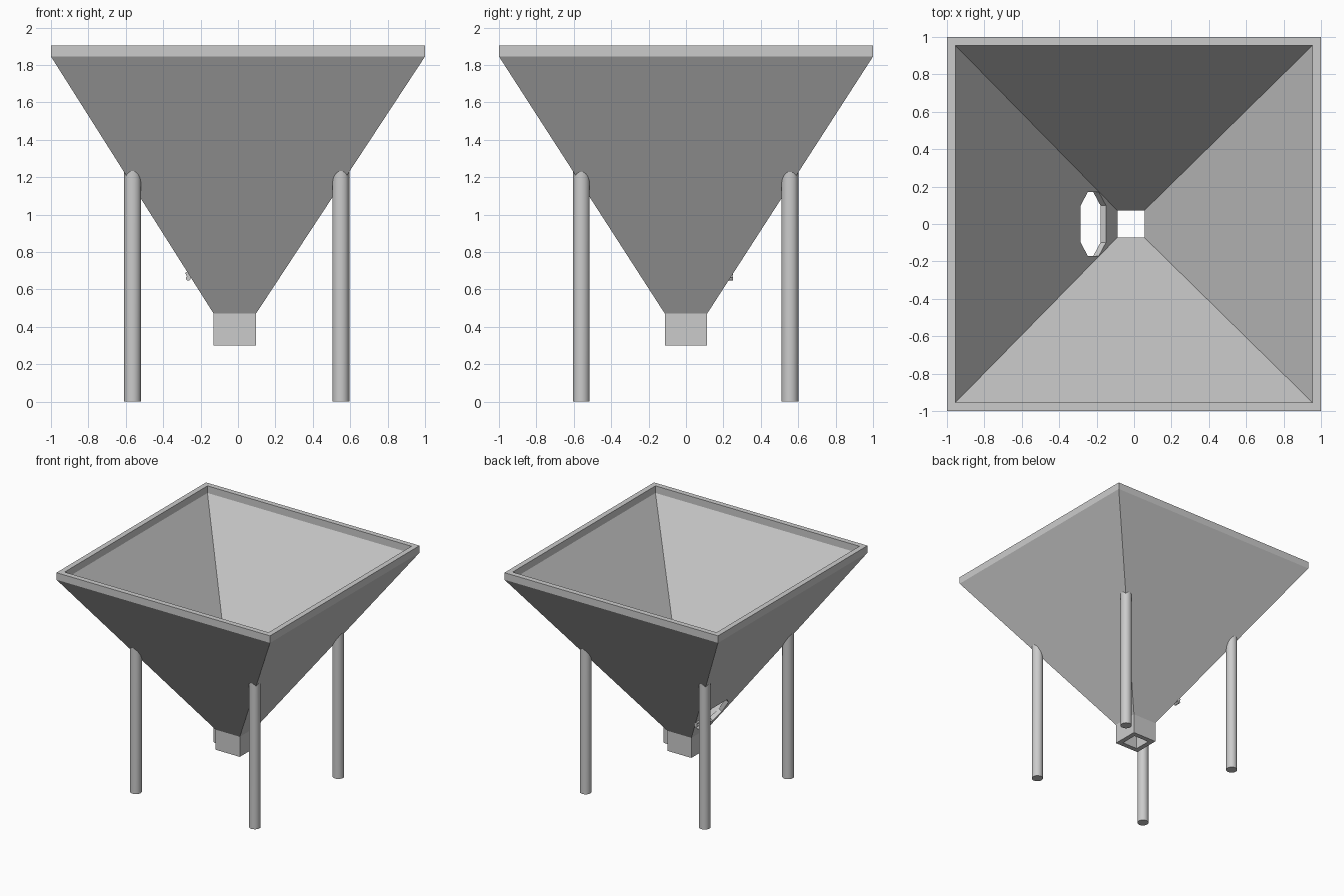
import bpy, bmesh, math
from mathutils import Matrix, Vector

cube = bpy.data.objects.get("Cube")
if cube:
    bpy.data.objects.remove(cube)

grey = bpy.data.materials.new("plain grey")
grey.use_nodes = True
grey.diffuse_color = (0.6, 0.6, 0.6, 1)
grey.node_tree.nodes["Principled BSDF"].inputs["Base Color"].default_value = (0.6, 0.6, 0.6, 1)


def finish(bm, name, smooth=False):
    bmesh.ops.recalc_face_normals(bm, faces=bm.faces)
    mesh = bpy.data.meshes.new(name)
    bm.to_mesh(mesh)
    bm.free()
    mesh.materials.append(grey)
    obj = bpy.data.objects.new(name, mesh)
    bpy.context.collection.objects.link(obj)
    if smooth:
        bpy.ops.object.select_all(action="DESELECT")
        obj.select_set(True)
        bpy.context.view_layer.objects.active = obj
        bpy.ops.object.shade_smooth_by_angle(angle=math.radians(35))
    return obj


# Main sizes
SPOUT_X = -0.017            # the spout sits slightly off centre
SPOUT, SPOUT_HOLE = 0.113, 0.072
RIM, RIM_HOLE = 1.0, 0.955
BASE, NECK, EAVE, TOP = 0.30, 0.47, 1.845, 1.905

# Hopper: rectangular rings running up the outside and down the inside
sections = [(SPOUT_X, SPOUT, BASE), (SPOUT_X, SPOUT, NECK), (0, RIM, EAVE), (0, RIM, TOP),
            (0, RIM_HOLE, TOP), (0, RIM_HOLE, EAVE), (SPOUT_X, SPOUT_HOLE, NECK), (SPOUT_X, SPOUT_HOLE, BASE)]
bm = bmesh.new()
rings = [[bm.verts.new((cx + sx * h, sy * h, z)) for sx, sy in ((-1, -1), (1, -1), (1, 1), (-1, 1))]
         for cx, h, z in sections]
for a, b in zip(rings, rings[1:] + rings[:1]):
    for i in range(4):
        j = (i + 1) % 4
        bm.faces.new((a[i], a[j], b[j], b[i]))
hopper = finish(bm, "hopper")

# Inspection opening through the -x wall, square to its slope
up = Vector((-(RIM - SPOUT + SPOUT_X), 0, EAVE - NECK)).normalized()
side = Vector((0, 1, 0))
out = Vector((-up.z, 0, up.x))
centre = Vector((-0.248, 0, 0.655))
outline = [(0.1, 0.126), (0.17, 0.056), (0.17, -0.056), (0.1, -0.126)]
outline += [(-u, -v) for u, v in outline]
bm = bmesh.new()
ends = [[bm.verts.new(centre + side * u + up * v + out * d) for u, v in outline] for d in (-0.07, 0.07)]
for end in ends:
    bm.faces.new(end)
for i in range(8):
    j = (i + 1) % 8
    bm.faces.new((ends[0][i], ends[0][j], ends[1][j], ends[1][i]))
cutter = finish(bm, "opening_cutter")
cutter.hide_render = True
cut = hopper.modifiers.new("opening", "BOOLEAN")
cut.operation, cut.solver, cut.object = "DIFFERENCE", "EXACT", cutter
bpy.context.view_layer.update()
cut_mesh = bpy.data.meshes.new_from_object(hopper.evaluated_get(bpy.context.evaluated_depsgraph_get()))
hopper.modifiers.clear()
hopper.data = cut_mesh
bpy.data.objects.remove(cutter)


# Legs: round posts whose tops follow the sloping walls and end inside them
def wall_height(x, y):
    def rise(d, start):
        return NECK + (d - start) * (EAVE - NECK) / (RIM - start)
    start_x = SPOUT + SPOUT_X * (1 if x > 0 else -1)
    return max(rise(abs(x), start_x), rise(abs(y), SPOUT))


for name, cx, cy in (("front_right_leg", -0.564, -0.56), ("front_left_leg", 0.55, -0.56),
                     ("back_right_leg", -0.564, 0.556), ("back_left_leg", 0.55, 0.556)):
    bm = bmesh.new()
    ring = bmesh.ops.create_circle(bm, segments=32, radius=0.045, cap_ends=True,
                                   matrix=Matrix.Translation((cx, cy, 0)))["verts"]
    tops = [bm.verts.new((v.co.x, v.co.y, wall_height(v.co.x, v.co.y) + 0.025)) for v in ring]
    for i in range(len(ring)):
        j = (i + 1) % len(ring)
        bm.faces.new((ring[i], ring[j], tops[j], tops[i]))
    finish(bm, name, True)

# Small hinge pin and its tab beside the opening
bm = bmesh.new()
bmesh.ops.create_cone(bm, cap_ends=True, segments=16, radius1=0.013, radius2=0.013, depth=0.05,
                      matrix=Matrix.Translation((-0.266, 0.225, 0.66)) @ Matrix.Rotation(math.pi / 2, 4, "X"))
finish(bm, "hinge_pin", True)
bm = bmesh.new()
tilt = Matrix((side, up, out)).transposed().to_4x4()
bmesh.ops.create_cube(bm, matrix=Matrix.Translation((-0.266, 0.225, 0.675)) @ tilt
                      @ Matrix.Diagonal((0.05, 0.04, 0.016, 1)))
finish(bm, "hinge_tab")
